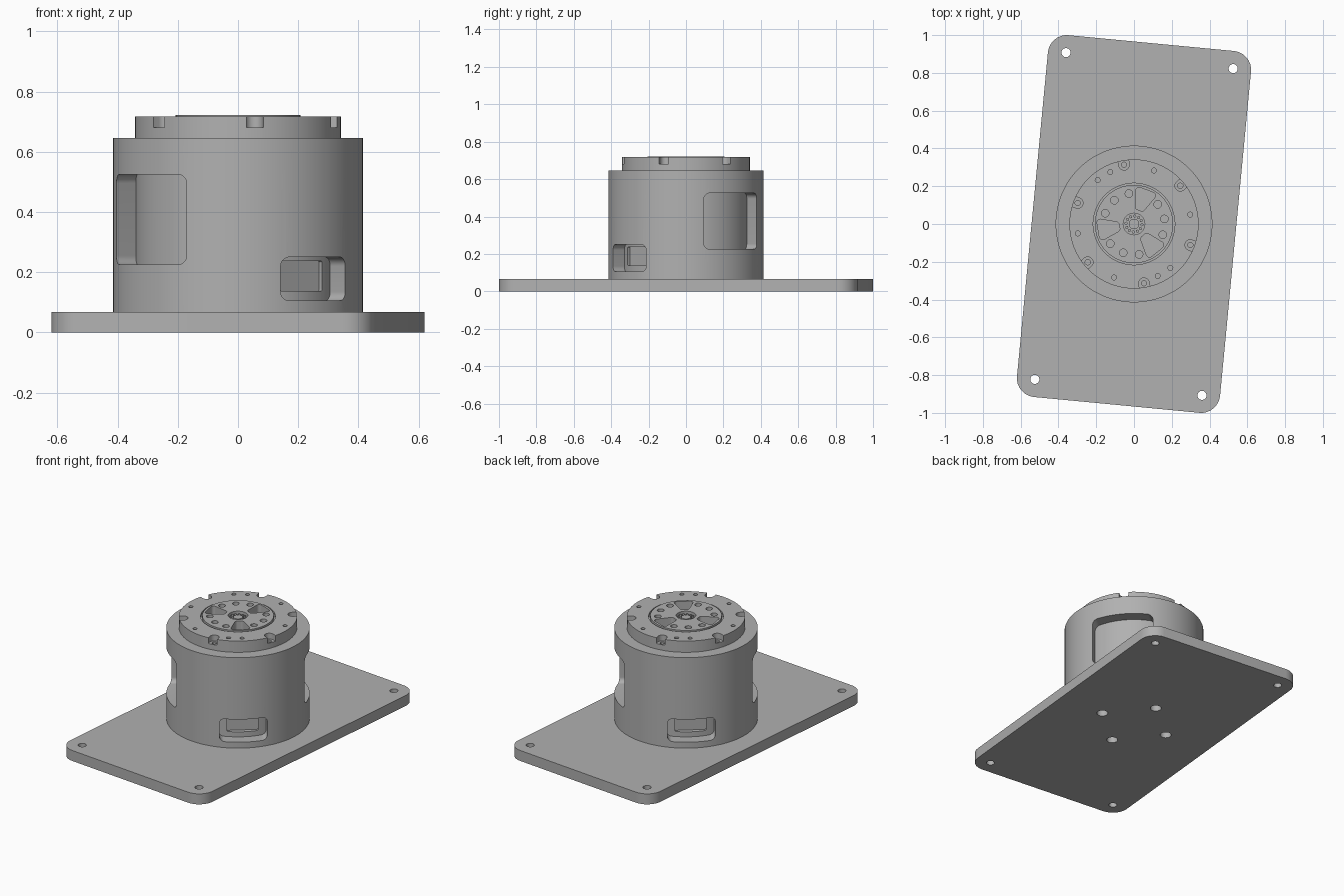
import bpy, bmesh, math
from math import pi, cos, sin, radians
from mathutils import Matrix, Vector

default = bpy.data.objects.get("Cube")
if default:
    bpy.data.objects.remove(default, do_unlink=True)

TURN = Matrix.Rotation(radians(-5.45), 4, 'Z')   # whole assembly sits slightly turned
BASE, RIM, CAP, DISC = 0.067, 0.645, 0.717, 0.722
R_OUT, R_IN = 0.415, 0.342

metal = bpy.data.materials.new("plain_grey_metal")
metal.use_nodes = True
grey = (0.44, 0.44, 0.44, 1)
metal.diffuse_color = grey
metal.node_tree.nodes["Principled BSDF"].inputs["Base Color"].default_value = grey


def make_object(name, bm):
    bmesh.ops.recalc_face_normals(bm, faces=bm.faces)
    mesh = bpy.data.meshes.new(name)
    bm.to_mesh(mesh)
    bm.free()
    mesh.materials.append(metal)
    obj = bpy.data.objects.new(name, mesh)
    bpy.context.collection.objects.link(obj)
    return obj


def circle(r, n=32):
    return [(r * cos(2 * pi * i / n), r * sin(2 * pi * i / n)) for i in range(n)]


def rounded(corners, r, n=8):
    """Round a counter-clockwise convex outline by sweeping an arc at each inset corner."""
    pts = []
    for i, c in enumerate(corners):
        c = Vector(c)
        a = (Vector(corners[i - 1]) - c).normalized()
        b = (Vector(corners[(i + 1) % len(corners)]) - c).normalized()
        half = a.angle(b) / 2
        mid = c + (a + b).normalized() * r / sin(half)
        start = math.atan2(-a.x, a.y)
        start = math.atan2((c + a * r / math.tan(half) - mid).y, (c + a * r / math.tan(half) - mid).x)
        sweep = pi - 2 * half
        pts += [(mid.x + r * cos(start + sweep * k / n), mid.y + r * sin(start + sweep * k / n))
                for k in range(n + 1)]
    return pts


def rect(w, h, r):
    return rounded([(-w, -h), (w, -h), (w, h), (-w, h)], r)


def prism(bm, outline, z0, z1, matrix=Matrix()):
    low = [bm.verts.new(matrix @ Vector((x, y, z0))) for x, y in outline]
    high = [bm.verts.new(matrix @ Vector((x, y, z1))) for x, y in outline]
    bm.faces.new(low[::-1])
    bm.faces.new(high)
    for i in range(len(low)):
        bm.faces.new((low[i - 1], low[i], high[i], high[i - 1]))


def lathe(name, profile, closed=False, steps=128):
    bm = bmesh.new()
    vs = [bm.verts.new((r, 0, z)) for r, z in profile]
    pairs = list(zip(vs, vs[1:])) + ([(vs[-1], vs[0])] if closed else [])
    edges = [bm.edges.new(p) for p in pairs]
    bmesh.ops.spin(bm, geom=vs + edges, cent=(0, 0, 0), axis=(0, 0, 1), angle=2 * pi, steps=steps)
    bmesh.ops.remove_doubles(bm, verts=bm.verts, dist=0.0001)
    return make_object(name, bm)


def cut(target, prisms):
    bm = bmesh.new()
    for p in prisms:
        prism(bm, *p)
    cutter = make_object("cutter", bm)
    cutter.hide_render = True
    mod = target.modifiers.new("cut", 'BOOLEAN')
    mod.operation, mod.solver, mod.object = 'DIFFERENCE', 'EXACT', cutter
    bpy.context.view_layer.objects.active = target
    bpy.ops.object.modifier_apply(modifier=mod.name)
    bpy.data.objects.remove(cutter, do_unlink=True)


def polar(deg, r=0.0):
    return Matrix.Rotation(radians(deg), 4, 'Z') @ Matrix.Translation((r, 0, 0))


def facing(deg, z):
    """Local x runs around the body, local y is up, local z points outward."""
    axes = Matrix(((0, 0, 1, 0), (1, 0, 0, 0), (0, 1, 0, z), (0, 0, 0, 1)))
    return Matrix.Rotation(radians(deg), 4, 'Z') @ axes


# Mounting plate with corner holes and four screw holes underneath the body
bm = bmesh.new()
prism(bm, rect(0.54, 0.962, 0.1), 0, BASE)
plate = make_object("mounting_plate", bm)
holes = [(circle(0.024), -0.1, 0.2, Matrix.Translation((x, y, 0)))
         for x in (-0.4445, 0.4445) for y in (-0.869, 0.869)]
holes += [(circle(0.033), -0.1, 0.2, polar(a, 0.23)) for a in range(0, 360, 90)]
cut(plate, holes)

# Outer sleeve with two tall windows and two low connector windows
sleeve = lathe("outer_sleeve", [(R_IN - 0.006, BASE), (R_OUT, BASE), (R_OUT, RIM), (R_IN - 0.006, RIM)], True)
cut(sleeve, [(rect(0.183, 0.15, 0.03), 0.2, 0.5, facing(a, 0.375)) for a in (45, 225)]
    + [(rect(0.139, 0.0725, 0.03), 0.2, 0.5, facing(a, 0.1775)) for a in (135, 315)])

# Motor core: cap, groove, output disc and recessed hub
core = lathe("motor_core", [(0, BASE), (R_IN, BASE), (R_IN, CAP), (0.216, CAP), (0.216, 0.705),
                            (0.207, 0.705), (0.207, DISC), (0.057, DISC), (0.057, 0.69),
                            (0.027, 0.69), (0.027, 0.712), (0, 0.712)])

# Connector sockets behind the low windows
cut(core, [(rect(0.09, 0.05, 0.006), 0.315, 0.5, facing(a, 0.187)) for a in (135, 315)])

# Open notches around the cap rim, each with a screw hole
notch = [(0.028 * cos(t), 0.028 * sin(t)) for t in [pi / 2 + pi * k / 16 for k in range(17)]]
notch += [(0.06, -0.028), (0.06, 0.028)]
rim_angles = range(45, 405, 60)
cut(core, [(notch, 0.68, 0.8, polar(a, 0.318)) for a in rim_angles])
small = [(circle(0.014, 20), 0.62, 0.8, polar(a, 0.318)) for a in rim_angles]
small += [(circle(0.013, 20), 0.66, 0.8, polar(45 + a + side, 0.302))
          for a in (90, 75, 30, -30) for side in (0, 180)]

# Output disc: three wedge pockets with three round holes between each pair
wedge = rounded([(0.078, -0.022), (0.192, -0.062), (0.192, 0.062), (0.078, 0.022)], 0.018)
for a in (75, 195, 315):
    small.append((wedge, 0.62, 0.8, polar(a)))
    small += [(circle(0.02, 24), 0.66, 0.8, polar(a + step, 0.163)) for step in (30, 60, 90)]
cut(core, small)

# Ring of bearing pins inside the hub recess
bm = bmesh.new()
for a in range(0, 360, 30):
    prism(bm, circle(0.008, 12), 0.685, 0.71, polar(a, 0.042))
pins = make_object("hub_pins", bm)

# Turn everything and shade smooth with sharp edges kept
for obj in (plate, sleeve, core, pins):
    obj.data.transform(TURN)
    bpy.ops.object.select_all(action='DESELECT')
    obj.select_set(True)
    bpy.context.view_layer.objects.active = obj
    bpy.ops.object.shade_smooth_by_angle(angle=radians(30))
